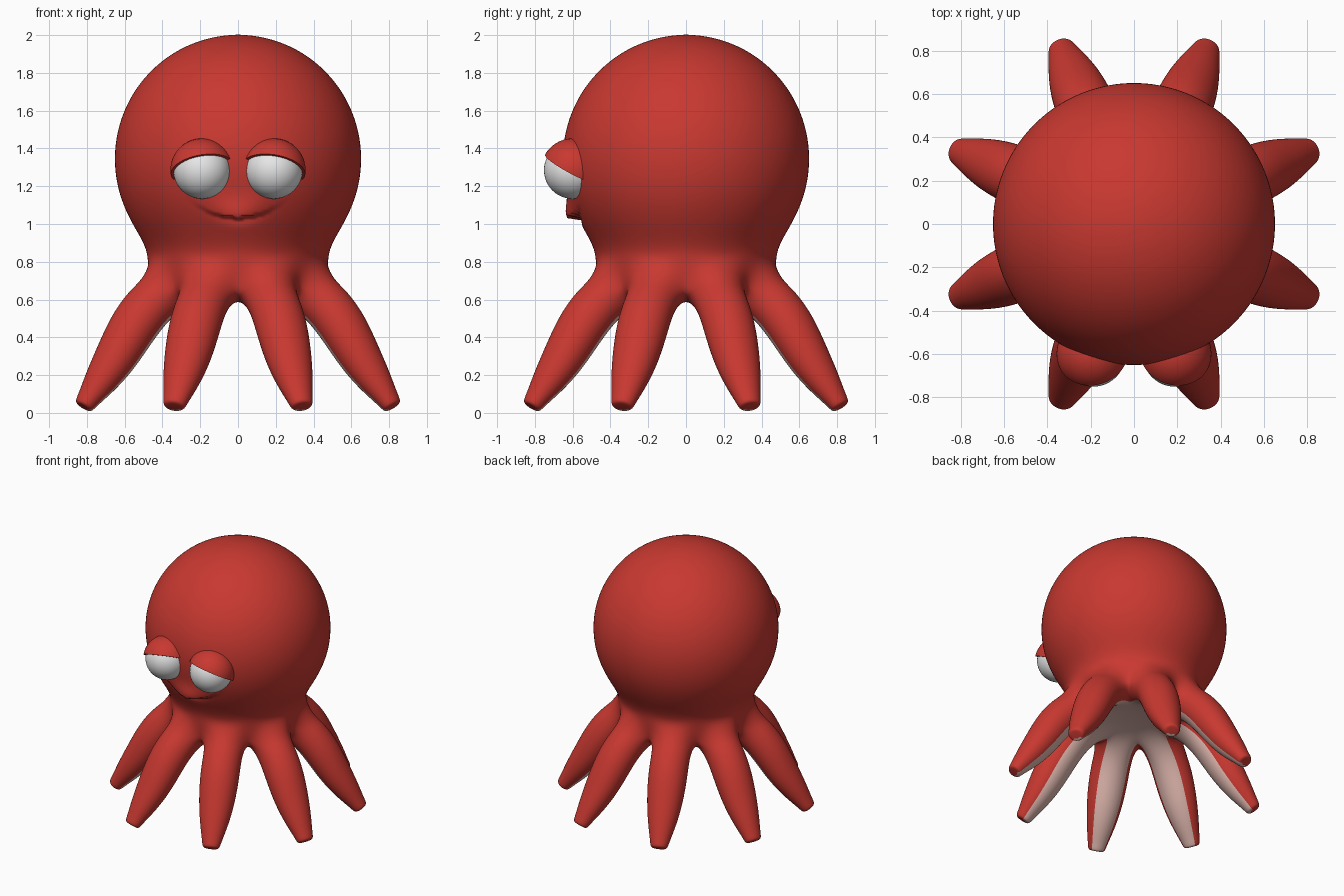
import bpy, bmesh, math
from mathutils import Vector, Matrix

if "Cube" in bpy.data.objects:
    bpy.data.objects.remove(bpy.data.objects["Cube"])


def material(name, rgb):
    m = bpy.data.materials.new(name)
    m.diffuse_color = (*rgb, 1)
    m.use_nodes = True
    m.node_tree.nodes["Principled BSDF"].inputs["Base Color"].default_value = m.diffuse_color
    return m


RED = material("red skin", (0.58, 0.04, 0.03))
PALE = material("pale underside", (0.75, 0.48, 0.43))
WHITE = material("eye white", (0.8, 0.8, 0.8))


def finish(bm, name, mats):
    bmesh.ops.recalc_face_normals(bm, faces=bm.faces)
    me = bpy.data.meshes.new(name)
    bm.to_mesh(me)
    bm.free()
    for m in mats:
        me.materials.append(m)
    ob = bpy.data.objects.new(name, me)
    bpy.context.collection.objects.link(ob)
    bpy.context.view_layer.objects.active = ob
    for o in bpy.context.selected_objects:
        o.select_set(False)
    ob.select_set(True)
    return ob


# Body: one subdivision cage, head lathe running into eight arms
N = 32
bm = bmesh.new()


def polar(angle, r, z):
    return bm.verts.new((r * math.cos(angle), r * math.sin(angle), z))


def face(verts, mat=0):
    f = bm.faces.new(verts)
    f.material_index = mat
    f.smooth = True


def bridge(a, b, pale=()):
    n = len(a)
    for i in range(n):
        j = (i + 1) % n
        face([a[i], a[j], b[j], b[i]], int(i in pale))


step = 2 * math.pi / N
R, CZ = 0.659, 1.345
profile = [(R * math.sin(math.radians(d)), CZ + R * math.cos(math.radians(d)))
           for d in range(10, 121, 10)]
profile += [(0.522, 0.935), (0.487, 0.865), (0.478, 0.80)]
rings = [[polar(i * step, r, z) for i in range(N)] for r, z in profile]
top = bm.verts.new((0, 0, CZ + R))
for i in range(N):
    face([top, rings[0][i], rings[0][(i + 1) % N]])
for a, b in zip(rings, rings[1:]):
    bridge(a, b)

# Arm roots: every fourth point is a crotch between two arms
root_shape = [(0.445, 0.64), (0.53, 0.69), (0.565, 0.70), (0.53, 0.69)]
root = [polar(i * step, *root_shape[i % 4]) for i in range(N)]
bridge(rings[-1], root)

# Belly disc between the arms
inner = [polar(i * step * 2, 0.27, 0.595) for i in range(16)]
mid = [polar(i * step * 2, 0.13, 0.62) for i in range(16)]
bridge(inner, mid, range(16))
centre = bm.verts.new((0, 0, 0.625))
for i in range(16):
    face([mid[i], mid[(i + 1) % 16], centre], 1)

# Arms: (radius, height, half width, half thickness) along the axis
sections = [(0.50, 0.58, 0.135, 0.13), (0.60, 0.46, 0.14, 0.13),
            (0.695, 0.30, 0.128, 0.115), (0.785, 0.17, 0.10, 0.09),
            (0.86, 0.07, 0.068, 0.058), (0.885, 0.035, 0.06, 0.052),
            (0.888, 0.031, 0.035, 0.03)]
out_r, out_z = 0.817, 0.577
for k in range(8):
    ang = (k + 0.5) * math.pi / 4
    c, s = math.cos(ang), math.sin(ang)
    loop = [root[(4 * k + i) % N] for i in range(5)]
    loop += [inner[(2 * k + 2) % 16], inner[2 * k + 1], inner[2 * k]]
    for r, z, w, t in sections:
        new = []
        for i in range(8):
            a = math.pi - i * math.pi / 4
            u, v = -1.1 * w * math.cos(a) * -1, 1.1 * t * math.sin(a)
            rr, zz = r + v * out_r, z + v * out_z
            new.append(bm.verts.new((rr * c - u * s, rr * s + u * c, zz)))
        bridge(loop, new, (5, 6))
        loop = new
    face(loop)

body = finish(bm, "body_and_arms", [RED, PALE])
sub = body.modifiers.new("smooth", 'SUBSURF')
sub.levels = sub.render_levels = 3
bpy.ops.object.modifier_apply(modifier=sub.name)

# Mouth: overhanging upper lip with a curved crease below it
for v in body.data.vertices:
    x, y, z = v.co
    if y < -0.3 and 0.9 < z < 1.3:
        d = z - (1.03 + 1.5 * x * x)
        side = math.exp(-(x / 0.13) ** 2)
        if d >= 0:
            push = 0.055 * math.exp(-(d / 0.09) ** 2)
        else:
            push = -0.015 * math.exp(-(d / 0.03) ** 2)
        v.co.y -= push * side

# Eyes with heavy, tilted lids
for side, label in ((-1, "left"), (1, "right")):
    pos = Vector((side * 0.19, -0.60, 1.285))
    bm = bmesh.new()
    bmesh.ops.create_uvsphere(bm, u_segments=48, v_segments=24, radius=0.152,
                              matrix=Matrix.Translation(pos))
    finish(bm, label + "_eye", [WHITE])
    bpy.ops.object.shade_smooth()

    bm = bmesh.new()
    bmesh.ops.create_uvsphere(bm, u_segments=48, v_segments=24, radius=0.168)
    bmesh.ops.bisect_plane(bm, geom=bm.verts[:] + bm.edges[:] + bm.faces[:],
                           plane_co=(0, 0, 0.005), plane_no=(0, 0, 1),
                           clear_inner=True)
    bmesh.ops.holes_fill(bm, edges=[e for e in bm.edges if e.is_boundary])
    tilt = Vector((side * 0.16, 0.465, 0.885)).to_track_quat('Z', 'Y')
    bm.transform(Matrix.Translation(pos) @ tilt.to_matrix().to_4x4())
    finish(bm, label + "_eyelid", [RED])
    bpy.ops.object.shade_smooth_by_angle(angle=math.radians(40))
